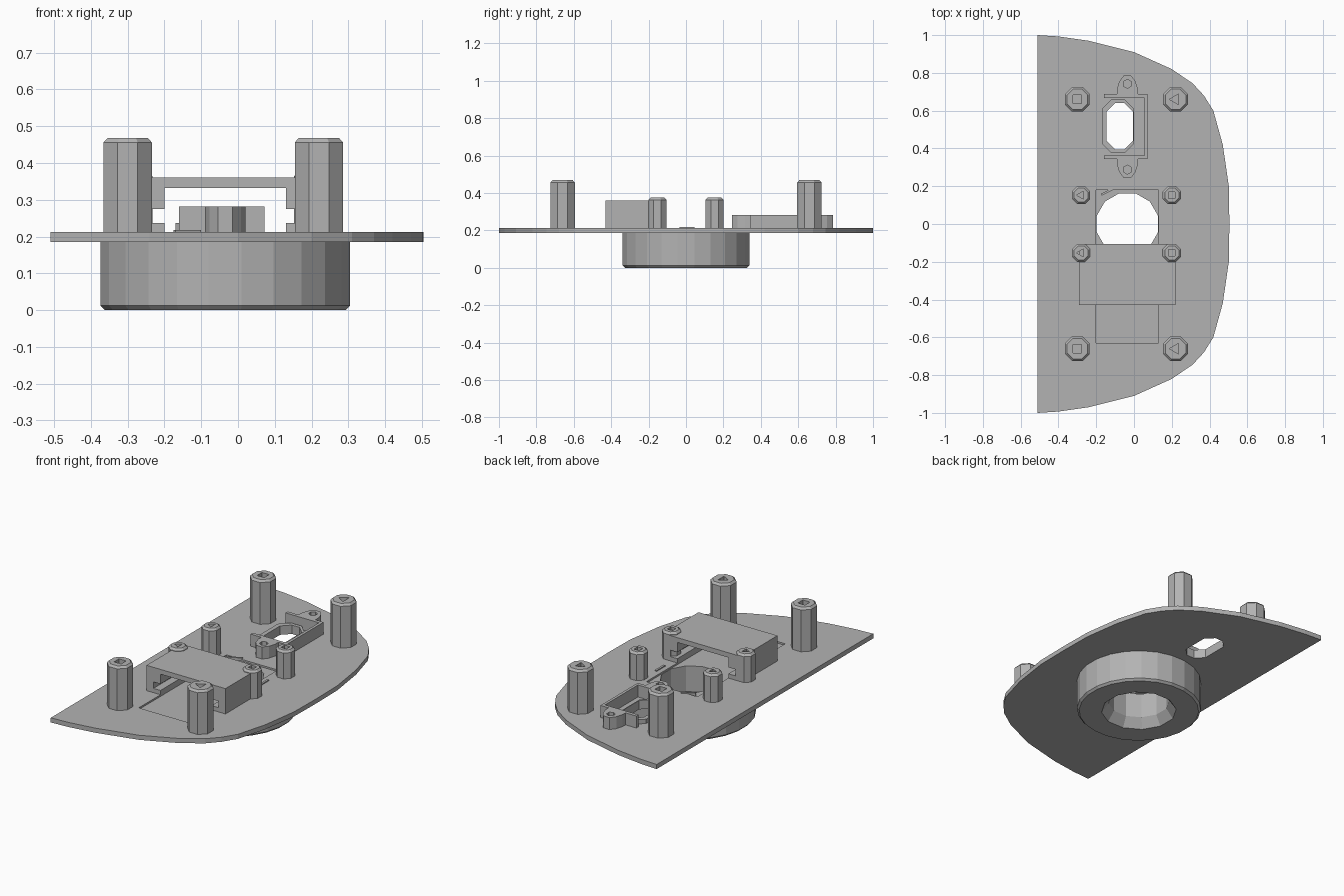
import bpy
import bmesh
import math

if "Cube" in bpy.data.objects:
    bpy.data.objects.remove(bpy.data.objects["Cube"])

grey = bpy.data.materials.new("plain grey plastic")
grey.use_nodes = True
GREY = (0.45, 0.45, 0.45, 1)
grey.diffuse_color = GREY
grey.node_tree.nodes["Principled BSDF"].inputs["Base Color"].default_value = GREY

BASE, TOP = 0.185, 0.212  # plate faces


def finish(name, bm):
    bmesh.ops.recalc_face_normals(bm, faces=bm.faces)
    mesh = bpy.data.meshes.new(name)
    bm.to_mesh(mesh)
    bm.free()
    mesh.materials.append(grey)
    obj = bpy.data.objects.new(name, mesh)
    bpy.context.collection.objects.link(obj)
    return obj


def loft(name, rings):
    """Closed solid through rings of equal point counts."""
    bm = bmesh.new()
    loops = [[bm.verts.new(p) for p in ring] for ring in rings]
    n = len(loops[0])
    for a, b in zip(loops, loops[1:]):
        for i in range(n):
            j = (i + 1) % n
            bm.faces.new((a[i], a[j], b[j], b[i]))
    bm.faces.new(loops[0])
    bm.faces.new(loops[-1])
    return finish(name, bm)


def prism(name, outline, z0, z1):
    return loft(name, [[(x, y, z) for x, y in outline] for z in (z0, z1)])


def box(name, x0, x1, y0, y1, z0, z1):
    return prism(name, [(x0, y0), (x1, y0), (x1, y1), (x0, y1)], z0, z1)


def turned(name, x, y, profile, sides, phase=0.5):
    angles = [(i + phase) * math.tau / sides for i in range(sides)]
    return loft(name, [[(x + r * math.cos(a), y + r * math.sin(a), z) for a in angles]
                       for r, z in profile])


def boolean(obj, tools, operation="DIFFERENCE"):
    for tool in tools:
        mod = obj.modifiers.new("cut", "BOOLEAN")
        mod.operation, mod.solver, mod.object = operation, "EXACT", tool
    bpy.context.view_layer.update()
    result = obj.evaluated_get(bpy.context.evaluated_depsgraph_get())
    mesh = bpy.data.meshes.new_from_object(result)
    obj.modifiers.clear()
    obj.data = mesh
    for tool in tools:
        bpy.data.objects.remove(tool)
    return obj


def slot(x0, x1, y0, y1, c):
    """Rectangle with chamfered corners."""
    return [(x0 + c, y0), (x1 - c, y0), (x1, y0 + c), (x1, y1 - c),
            (x1 - c, y1), (x0 + c, y1), (x0, y1 - c), (x0, y0 + c)]


def lens_cutter():
    return turned("lens_cutter", -0.035, 0,
                  [(0.235, -0.04), (0.168, 0.055), (0.168, 0.3)], 12)


def slot_cutter():
    return prism("slot_cutter", slot(-0.145, -0.005, 0.395, 0.64, 0.045), 0.1, 0.3)


# D-shaped plate with recess, round opening and slot
half = [(0.505, 0), (0.502, 0.2), (0.47, 0.42), (0.42, 0.6), (0.37, 0.68),
        (0.31, 0.745), (0.2, 0.82), (0, 0.91), (-0.24, 0.97), (-0.4, 0.993), (-0.51, 1)]
outline = half + [(x, -y) for x, y in reversed(half[1:])]
plate = prism("plate", outline, BASE, TOP)
boolean(plate, [box("recess_cutter", -0.2, 0.13, -0.63, 0.18, TOP - 0.01, 0.3),
                lens_cutter(), slot_cutter()])

# Round housing under the plate
housing = turned("round_housing", -0.035, 0,
                 [(0.33, 0), (0.342, 0.012), (0.342, BASE + 0.004)], 24)
boolean(housing, [lens_cutter()])


# Screw posts with small pilot holes
def post(name, x, y, r, top, hole_sides):
    body = turned(name, x, y, [(r, TOP - 0.005), (r, top - 0.012), (r - 0.012, top)], 8)
    drill = turned("drill_cutter", x, y, [(r * 0.46, top - 0.12), (r * 0.46, top + 0.1)],
                   hole_sides)
    boolean(body, [drill])


for end, sy in (("front", -1), ("back", 1)):
    post(f"tall_post_{end}_right", -0.3, sy * 0.66, 0.071, 0.468, 4)
    post(f"tall_post_{end}_left", 0.22, sy * 0.66, 0.071, 0.468, 3)
    post(f"short_post_{end}_right", -0.28, sy * 0.153, 0.052, 0.375, 3)
    post(f"short_post_{end}_left", 0.2, sy * 0.153, 0.052, 0.375, 4)

# Bridge cover with a tunnel and board grooves
cover = box("bridge_cover", -0.29, 0.22, -0.43, -0.105, TOP - 0.002, 0.36)
boolean(cover, [box("tunnel_cutter", -0.2, 0.13, -0.6, 0, 0.1, 0.332),
                box("groove_cutter", -0.245, 0.175, -0.6, 0, 0.237, 0.275)])

# Connector frame: open on one side, with a screw ear at each end
MID = 0.515
frame = box("connector_frame", -0.16, 0.072, MID - 0.172, MID + 0.172, TOP - 0.002, 0.282)
ears, holes = [], []
for s in (-1, 1):
    ear = [(-0.09, 0.16), (-0.09, 0.2), (-0.078, 0.24), (-0.055, 0.27),
           (-0.015, 0.27), (0.008, 0.24), (0.02, 0.2), (0.02, 0.16)]
    ears.append(prism("ear", [(x, MID + s * y) for x, y in ear], TOP - 0.002, 0.282))
    holes.append(turned("ear_cutter", -0.035, MID + s * 0.227,
                        [(0.024, TOP + 0.002), (0.024, 0.4)], 6))
boolean(frame, ears, "UNION")
boolean(frame, holes + [box("bay_cutter", -0.3, 0.056, MID - 0.152, MID + 0.152, 0.1, 0.4)])

# Low collar around the slot
collar = prism("slot_collar", slot(-0.17, 0.0, 0.375, 0.66, 0.05), TOP - 0.002, 0.237)
boolean(collar, [slot_cutter()])

# Small raised marker bars beside the opening
box("marker_bar_left", 0.158, 0.17, -0.035, 0.045, TOP - 0.002, TOP + 0.006)
marker = prism("marker_bar_back", [(-0.17, 0.15), (-0.1, 0.185), (-0.105, 0.195), (-0.175, 0.16)],
               TOP - 0.012, TOP + 0.006)
